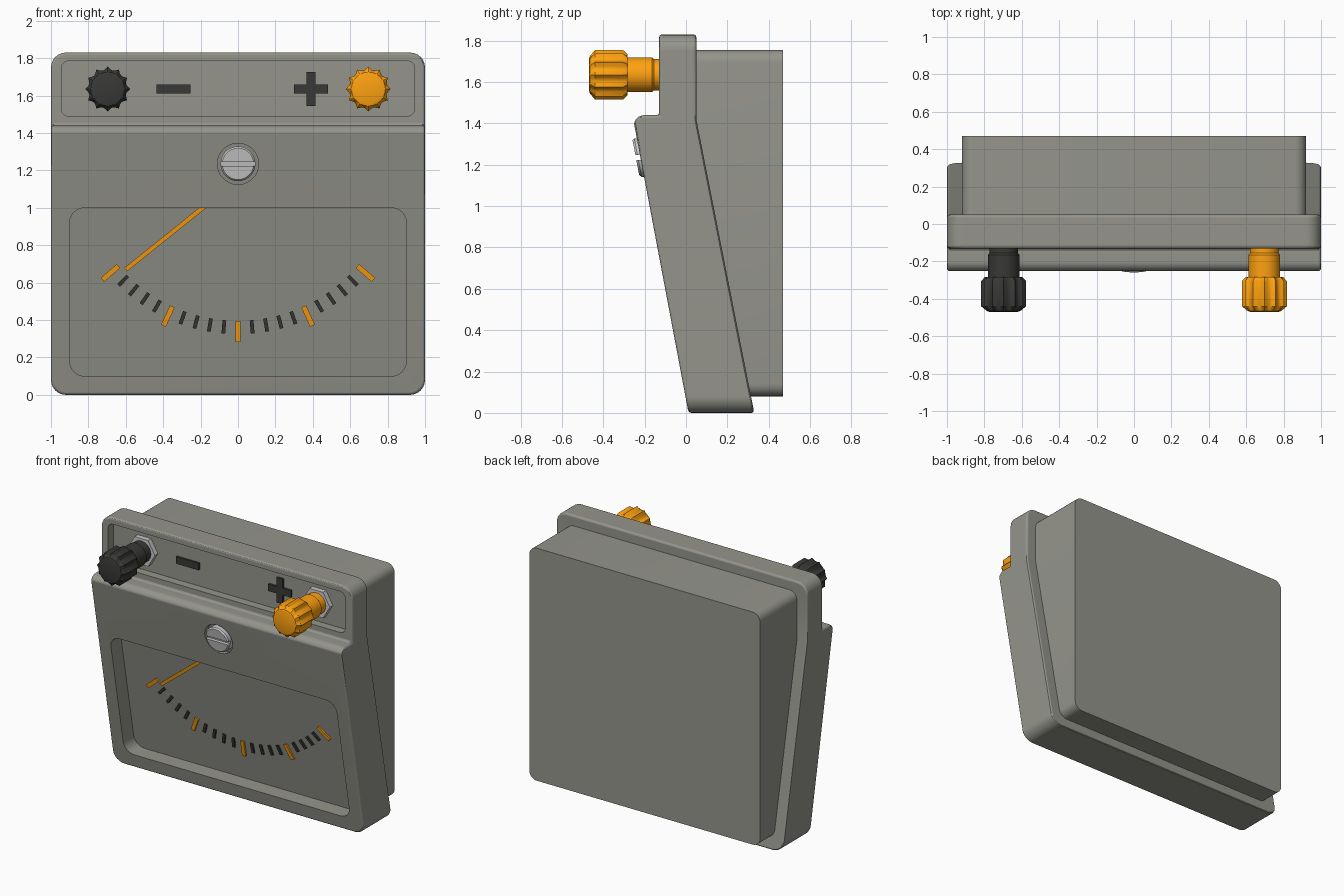
import bpy, bmesh
from math import sin, cos, pi, radians, hypot

if "Cube" in bpy.data.objects:
    bpy.data.objects.remove(bpy.data.objects["Cube"])


def material(name, rgb):
    m = bpy.data.materials.new(name)
    m.diffuse_color = (*rgb, 1)
    m.use_nodes = True
    m.node_tree.nodes["Principled BSDF"].inputs["Base Color"].default_value = m.diffuse_color
    return m


BODY = material("body_grey", (0.3, 0.3, 0.265))
ORANGE = material("orange", (1.0, 0.36, 0.005))
DARK = material("dark", (0.04, 0.04, 0.038))
LIGHT = material("light", (0.95, 0.95, 0.92))


def front(z): return 0.012 - 0.19 * z      # sloping front face
def back(z): return 0.33 - 0.2 * z         # sloping rear face
def dial(z): return front(z) + 0.12        # dial at the bottom of the window


def activate(ob):
    bpy.ops.object.select_all(action='DESELECT')
    ob.select_set(True)
    bpy.context.view_layer.objects.active = ob


def smooth(ob):
    activate(ob)
    bpy.ops.object.shade_smooth_by_angle(angle=radians(30))


def loft(name, loops, mat=BODY):
    """Closed solid through matching loops of 3D points."""
    bm = bmesh.new()
    rings = [[bm.verts.new(p) for p in loop] for loop in loops]
    n = len(rings[0])
    for a, b in zip(rings, rings[1:]):
        for i in range(n):
            j = (i + 1) % n
            bm.faces.new((a[i], a[j], b[j], b[i]))
    bm.faces.new(rings[0])
    bm.faces.new(rings[-1])
    bmesh.ops.recalc_face_normals(bm, faces=bm.faces)
    me = bpy.data.meshes.new(name)
    bm.to_mesh(me)
    bm.free()
    ob = bpy.data.objects.new(name, me)
    bpy.context.collection.objects.link(ob)
    me.materials.append(mat)
    smooth(ob)
    return ob


def prism(name, pts, y0, y1, mat=BODY):
    """Outline in x, z extruded between two y surfaces."""
    return loft(name, [[(x, y(z), z) for x, z in pts] for y in (y0, y1)], mat)


def rounded(w, z0, z1, r, seg=6):
    pts = []
    for k, (cx, cz) in enumerate([(w - r, z1 - r), (r - w, z1 - r), (r - w, z0 + r), (w - r, z0 + r)]):
        for i in range(seg + 1):
            a = pi / 2 * (k + i / seg)
            pts.append((cx + r * cos(a), cz + r * sin(a)))
    return pts


def circle(cx, cz, r, n=48, scallop=0):
    pts = []
    for i in range(n):
        a = 2 * pi * i / n
        rr = r - scallop * abs(sin(6 * a))
        pts.append((cx + rr * cos(a), cz + rr * sin(a)))
    return pts


def strip(x0, z0, x1, z1, w):
    d = hypot(x1 - x0, z1 - z0)
    nx, nz = (z0 - z1) / d * w / 2, (x1 - x0) / d * w / 2
    return [(x0 + nx, z0 + nz), (x1 + nx, z1 + nz), (x1 - nx, z1 - nz), (x0 - nx, z0 - nz)]


def boolean(ob, cutter, op='DIFFERENCE'):
    m = ob.modifiers.new("cut", 'BOOLEAN')
    m.object, m.operation, m.solver = cutter, op, 'EXACT'
    activate(ob)
    bpy.ops.object.modifier_apply(modifier=m.name)
    bpy.data.objects.remove(cutter)


# front housing: side profile trimmed to a rounded outline
r = 0.05
nose = [(-0.252 + r - r * sin(a), 1.44 - r + r * cos(a)) for a in [radians(16 * i) for i in range(6)]]
profile = [(front(-0.1), -0.1), (back(-0.1), -0.1), (0.05, 1.42), (0.05, 1.95),
           (-0.13, 1.95), (-0.13, 1.44)] + nose
housing = loft("housing", [[(x, y, z) for y, z in profile] for x in (-1.1, 1.1)])
boolean(housing, prism("outline", rounded(1, 0, 1.83, 0.08), lambda z: -1, lambda z: 1), 'INTERSECT')
bev = housing.modifiers.new("soft_edges", 'BEVEL')
bev.width, bev.segments, bev.limit_method, bev.angle_limit = 0.014, 3, 'ANGLE', radians(40)
activate(housing)
bpy.ops.object.modifier_apply(modifier=bev.name)

# window, terminal recess and screw hole
boolean(housing, prism("window", rounded(0.9, 0.1, 1.0, 0.08), lambda z: front(z) - 0.2, dial))
boolean(housing, prism("recess", rounded(0.945, 1.49, 1.785, 0.04), lambda z: -1, lambda z: -0.07))
boolean(housing, prism("bore", circle(0, 1.235, 0.11), lambda z: -1, lambda z: front(z) + 0.04))
smooth(housing)
housing.modifiers.new("even_shading", 'WEIGHTED_NORMAL').keep_sharp = True

# rear box
prism("rear_box", rounded(0.92, 0.08, 1.755, 0.06), lambda z: back(z) - 0.03, lambda z: 0.47)

# slotted screw
screw = loft("zero_screw", [[(x, front(z) + d, z) for x, z in circle(0, 1.235, rad)]
                            for rad, d in ((0.093, 0.06), (0.093, -0.01), (0.084, -0.02))], LIGHT)
boolean(screw, prism("slot", strip(-0.2, 1.235, 0.2, 1.235, 0.024),
                     lambda z: front(z) - 0.2, lambda z: front(z) + 0.005))
smooth(screw)

# terminals: scalloped knob with stem, and hexagonal nut
rings = [(-0.47, 0.075, 0), (-0.465, 0.09, 0), (-0.44, 0.12, 0.018), (-0.305, 0.12, 0.018),
         (-0.283, 0.1, 0.004), (-0.283, 0.084, 0), (-0.165, 0.084, 0), (-0.155, 0.076, 0), (-0.06, 0.076, 0)]
for side, x, mat in (("negative", -0.697, DARK), ("positive", 0.697, ORANGE)):
    loft(side + "_terminal", [[(px, y, pz) for px, pz in circle(x, 1.635, rad, 96, s)]
                              for y, rad, s in rings], mat)
    prism(side + "_nut", circle(x, 1.635, 0.108, 6), lambda z: -0.105, lambda z: -0.06, LIGHT)

# polarity marks
h, t, cx, cz = 0.09, 0.025, 0.39, 1.635
cross = [(h, t), (t, t), (t, h), (-t, h), (-t, t), (-h, t),
         (-h, -t), (-t, -t), (-t, -h), (t, -h), (t, -t), (h, -t)]
prism("plus_mark", [(cx + a, cz + b) for a, b in cross], lambda z: -0.085, lambda z: -0.06, DARK)
prism("minus_mark", strip(-0.435, cz, -0.255, cz, 0.05), lambda z: -0.085, lambda z: -0.06, DARK)

# dial ticks, every fifth one long and orange
for i in range(21):
    a = radians(49.2) * (i - 10) / 10
    major = i % 5 == 0
    r0, r1 = 0.844, 0.957 if major else 0.915
    pts = strip(r0 * sin(a), 1.24 - r0 * cos(a), r1 * sin(a), 1.24 - r1 * cos(a), 0.028 if major else 0.02)
    prism("long_tick" if major else "short_tick", pts, lambda z: dial(z) - 0.012,
          lambda z: dial(z) + 0.01, ORANGE if major else DARK)

# needle
prism("needle", strip(-0.6, 0.67, -0.17, 1.015, 0.024), lambda z: dial(z) - 0.03,
      lambda z: dial(z) - 0.01, ORANGE)
